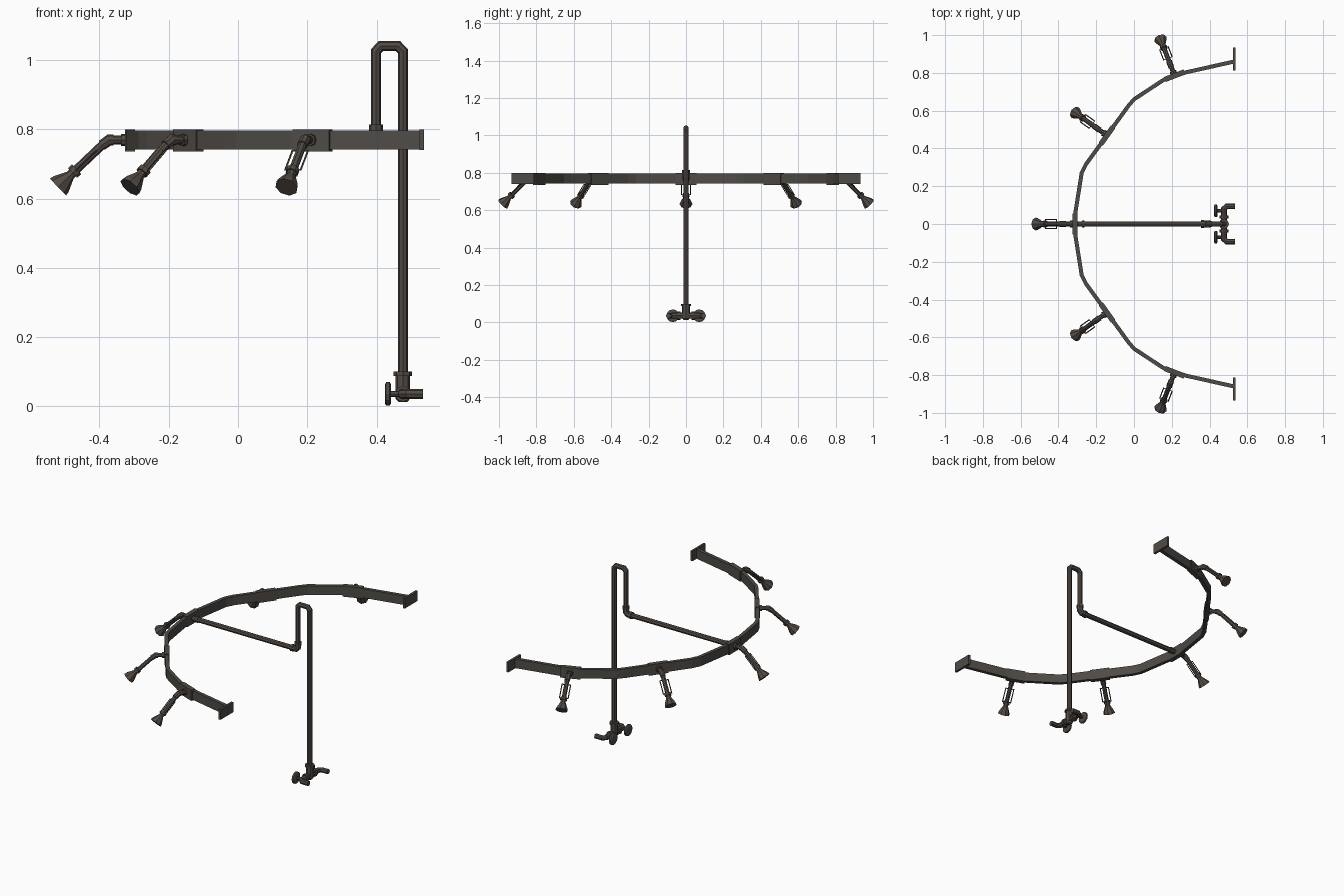
import bpy, bmesh, math
from mathutils import Vector, Matrix

if "Cube" in bpy.data.objects:
    bpy.data.objects.remove(bpy.data.objects["Cube"])


def material(name, rgb):
    m = bpy.data.materials.new(name)
    m.diffuse_color = (*rgb, 1)
    m.use_nodes = True
    m.node_tree.nodes["Principled BSDF"].inputs["Base Color"].default_value = m.diffuse_color
    return m


PIPE = material("brown iron", (0.085, 0.070, 0.060))
BAR = material("grey iron", (0.078, 0.071, 0.063))


def finish(name, bm, mat):
    bmesh.ops.recalc_face_normals(bm, faces=bm.faces)
    me = bpy.data.meshes.new(name)
    bm.to_mesh(me)
    bm.free()
    me.materials.append(mat)
    ob = bpy.data.objects.new(name, me)
    bpy.context.collection.objects.link(ob)
    return ob


def tube(name, path, radii, sides=8, side=(0, 1, 0), closed=False, mat=PIPE):
    """Sweep a ring along a planar path; side is the plane's normal."""
    pts, side = [Vector(p) for p in path], Vector(side).normalized()
    n = len(pts)
    if isinstance(radii, (int, float)):
        radii = [radii] * n
    bm, rings = bmesh.new(), []
    for i, p in enumerate(pts):
        a = pts[i] - pts[i - 1] if i or closed else pts[1] - pts[0]
        b = pts[(i + 1) % n] - pts[i] if i < n - 1 or closed else a
        if a.length < 1e-6: a = b
        if b.length < 1e-6: b = a
        a, b = a.normalized(), b.normalized()
        t = (a + b).normalized()
        up = side.cross(t) / max(0.5, t.dot(a))
        rings.append([bm.verts.new(p + radii[i] * (side * math.cos(k * math.tau / sides)
                      + up * math.sin(k * math.tau / sides))) for k in range(sides)])
    for i in range(n if closed else n - 1):
        r, q = rings[i], rings[(i + 1) % n]
        for k in range(sides):
            j = (k + 1) % sides
            bm.faces.new((r[k], r[j], q[j], q[k]))
    if not closed:
        bm.faces.new(rings[0])
        bm.faces.new(rings[-1])
    return finish(name, bm, mat)


def box(name, centre, size, angle=0, mat=BAR):
    bm = bmesh.new()
    bmesh.ops.create_cube(bm, size=1, matrix=Matrix.Translation(centre)
                          @ Matrix.Rotation(angle, 4, 'Z') @ Matrix.Diagonal((*size, 1)))
    return finish(name, bm, mat)


ZR = 0.769

# curved flat rail with mitred bends
half = [(0.53, 0.86), (0.275, 0.803), (0.16, 0.765), (0.0, 0.66), (-0.03, 0.625),
        (-0.255, 0.315), (-0.277, 0.27), (-0.312, 0.05)]
line = [Vector(p) for p in half] + [Vector((x, -y)) for x, y in reversed(half)]
bm, rings = bmesh.new(), []
for i, p in enumerate(line):
    t = (line[min(i + 1, len(line) - 1)] - line[max(i - 1, 0)]).normalized()
    nrm = Vector((-t.y, t.x)) * 0.0105
    rings.append([bm.verts.new((p.x + s * nrm.x, p.y + s * nrm.y, ZR + h))
                  for s, h in ((1, -.027), (1, .027), (-1, .027), (-1, -.027))])
for r, q in zip(rings, rings[1:]):
    for k in range(4):
        bm.faces.new((r[k], r[(k + 1) % 4], q[(k + 1) % 4], q[k]))
bm.faces.new(rings[0])
bm.faces.new(rings[-1])
finish("curved_rail", bm, BAR)

# end plates
for s in (1, -1):
    box("rail_end_plate", (0.531, s * 0.873, 0.77), (0.013, 0.122, 0.06))


def spray_head(base, outward):
    d = Vector((*outward, 0)).normalized()
    lat = Vector((-d.y, d.x, 0))
    o = Vector((*base, 0))

    def P(u, z, v=0):
        return o + d * u + lat * v + Vector((0, 0, z))

    def A(s, v=0):  # point along the sloping arm
        return P(0.066 + s * 0.72, ZR - s * 0.69, v)

    # clamp on the rail
    box("rail_clamp", P(0, ZR - 0.001), (0.028, 0.112, 0.064), math.atan2(d.y, d.x))
    # bent arm and its collars
    tube("head_arm", [P(0, ZR), P(0.055, ZR), P(0.072, ZR - 0.007), A(0.16)], 0.0125, side=lat)
    tube("arm_base_collar", [P(0.012, ZR), P(0.026, ZR)], 0.018, side=lat)
    tube("arm_elbow", [P(0.048, ZR), P(0.06, ZR), P(0.072, ZR - 0.009), A(0.022)], 0.0155, side=lat)
    tube("nozzle_collar", [A(0.122), A(0.138)], 0.019, side=lat)
    # flared nozzle
    tube("nozzle", [A(0.136), A(0.148), A(0.184), A(0.197)],
         [0.014, 0.014, 0.031, 0.034], side=lat)
    # wire bail around the arm
    tube("wire_bail", [A(0.045, -.024), A(0.125, -.024), A(0.125, .024), A(0.045, .024)],
         0.003, sides=4, side=(P(0.1, 0.1) - P(0, 0)), closed=True)


spray_head((-0.312, 0), (-1, 0))
for s in (1, -1):
    spray_head((-0.143, s * 0.469), (-0.81, s * 0.58))
    spray_head((0.215, s * 0.785), (-0.36, s * 0.93))

# riser with swan neck, then supply pipe to the rail
RX, NX = 0.476, 0.398
tube("riser_pipe", [(RX, 0, 0.04), (RX, 0, 1.025), (RX - 0.014, 0, 1.04), (NX + 0.014, 0, 1.04),
                    (NX, 0, 1.025), (NX, 0, 0.785), (NX - 0.014, 0, ZR), (-0.31, 0, ZR)], 0.0145)
tube("neck_elbow", [(NX, 0, 0.80), (NX, 0, 0.783), (NX - 0.014, 0, ZR), (0.365, 0, ZR)], 0.0175)
tube("neck_collar", [(NX, 0, 0.797), (NX, 0, 0.814)], 0.0205)
tube("supply_collar", [(0.37, 0, ZR), (0.355, 0, ZR)], 0.0205)
tube("supply_end_collar", [(-0.275, 0, ZR), (-0.262, 0, ZR)], 0.018)

# valve body
tube("valve_body", [(RX, 0, 0.012), (RX, 0, 0.022), (RX, 0, 0.09)], [0.012, 0.021, 0.021])
tube("valve_collar", [(RX, 0, 0.088), (RX, 0, 0.100)], 0.027)
ZV = 0.036
tube("valve_cross_pipe", [(RX, -0.075, ZV), (RX, 0.075, ZV)], 0.016, side=(0, 0, 1))
for s in (1, -1):
    # inlet bent towards the wall
    tube("inlet_bend", [(RX, s * 0.06, ZV), (RX, s * 0.08, ZV), (RX + 0.014, s * 0.093, ZV),
                        (0.534, s * 0.093, ZV)], 0.0145, side=(0, 0, 1))
    tube("inlet_collar", [(RX, s * 0.03, ZV), (RX, s * 0.045, ZV)], 0.023, side=(0, 0, 1))
    # hand wheel on its stem
    tube("valve_stem", [(RX, s * 0.07, ZV), (0.435, s * 0.07, ZV)], 0.009)
    tube("hand_wheel", [(0.424, s * 0.07, ZV), (0.428, s * 0.07, ZV), (0.438, s * 0.07, ZV),
                        (0.442, s * 0.07, ZV)], [0.027, 0.034, 0.034, 0.027], sides=12)
